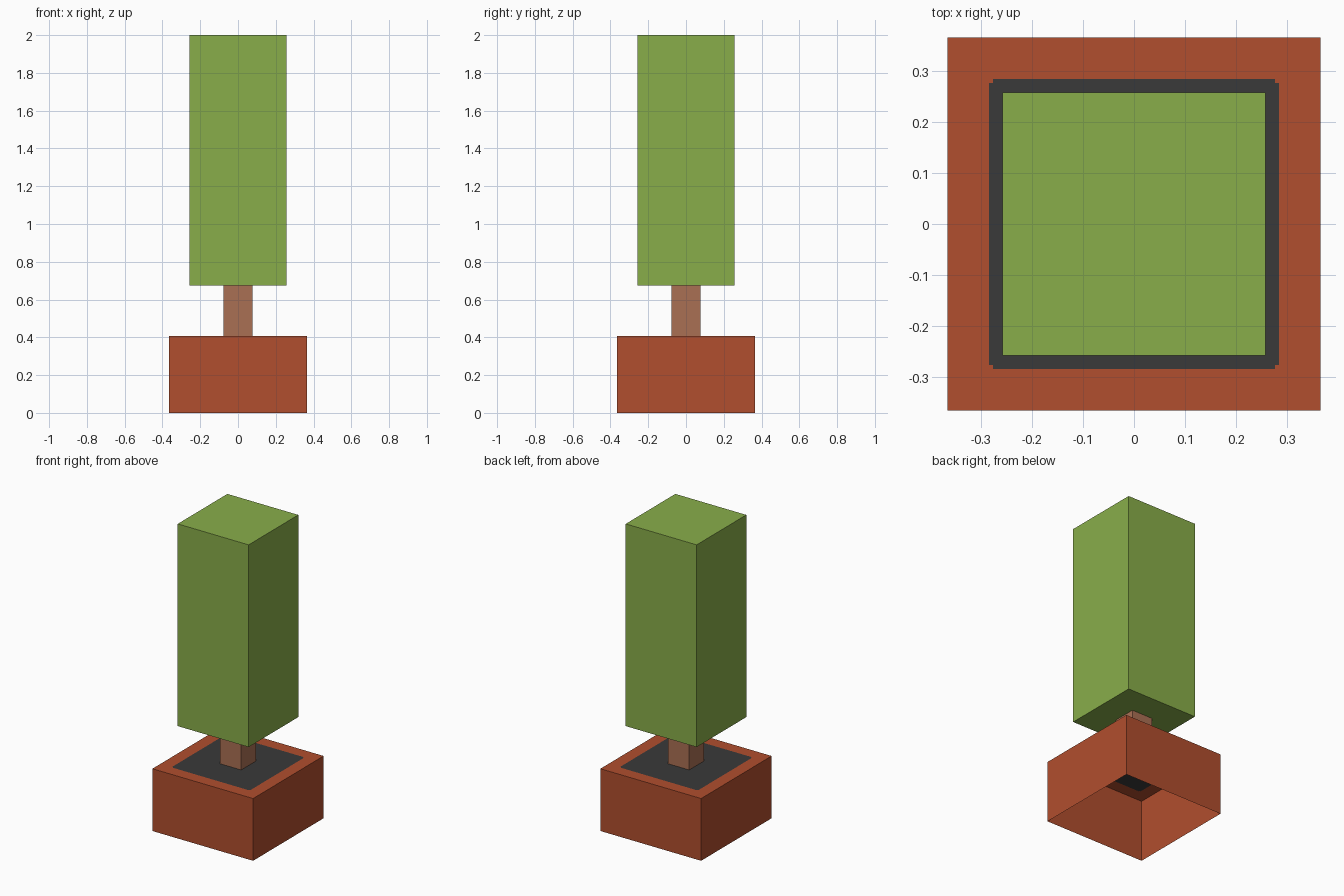
import bpy, bmesh

if "Cube" in bpy.data.objects:
    bpy.data.objects.remove(bpy.data.objects["Cube"])


def linear(c):
    c /= 255
    return c / 12.92 if c <= 0.04045 else ((c + 0.055) / 1.055) ** 2.4


def material(name, r, g, b):
    m = bpy.data.materials.new(name)
    m.diffuse_color = (linear(r), linear(g), linear(b), 1)
    m.use_nodes = True
    m.node_tree.nodes["Principled BSDF"].inputs["Base Color"].default_value = m.diffuse_color
    return m


def new_object(name, bm, mats):
    mesh = bpy.data.meshes.new(name)
    bm.to_mesh(mesh)
    bm.free()
    for m in mats:
        mesh.materials.append(m)
    obj = bpy.data.objects.new(name, mesh)
    bpy.context.collection.objects.link(obj)
    return obj


def box(name, half, z0, z1, mat):
    bm = bmesh.new()
    bmesh.ops.create_cube(bm, size=1)
    for v in bm.verts:
        v.co = (v.co.x * 2 * half, v.co.y * 2 * half, z1 if v.co.z > 0 else z0)
    return new_object(name, bm, [mat])


leaf = material("leaf green", 137, 174, 74)
bark = material("bark brown", 170, 112, 84)
clay = material("terracotta", 177, 78, 46)
earth = material("dark soil", 58, 58, 58)

# Pot: thin-walled box, open underneath, soil cut into its top
HALF, TOP, SOIL, NOTCH = 0.365, 0.408, 0.284, 0.276
bm = bmesh.new()
bmesh.ops.create_cube(bm, size=1)
for v in bm.verts:
    v.co = (v.co.x * 2 * HALF, v.co.y * 2 * HALF, TOP if v.co.z > 0 else 0)
bottom = [f for f in bm.faces if f.normal.z < -0.5]
bmesh.ops.delete(bm, geom=bottom, context='FACES')
for axis in ((1, 0, 0), (0, 1, 0)):
    for d in (-SOIL, -NOTCH, NOTCH, SOIL):
        bmesh.ops.bisect_plane(bm, geom=bm.verts[:] + bm.edges[:] + bm.faces[:],
                               plane_co=[a * d for a in axis], plane_no=axis)
# Soil faces: inside the square, minus the small corner notches
for f in bm.faces:
    c = f.calc_center_median()
    ax, ay = abs(c.x), abs(c.y)
    if c.z > TOP - 0.001 and max(ax, ay) < SOIL and min(ax, ay) < NOTCH:
        f.material_index = 1
new_object("pot", bm, [clay, earth])

# Trunk and clipped foliage block
box("trunk", 0.077, TOP, 0.675, bark)
box("foliage", 0.257, 0.675, 2.0, leaf)
